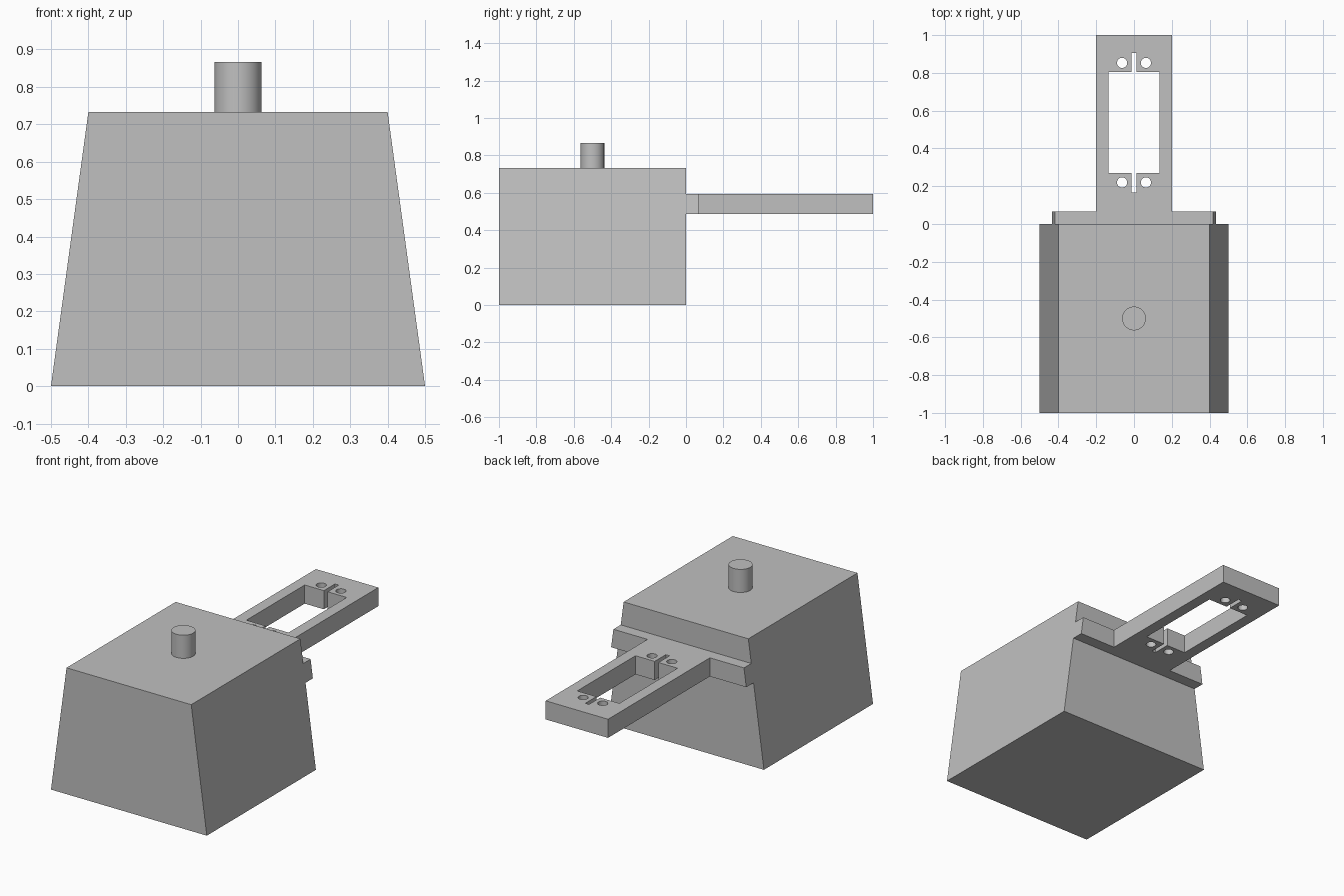
import bpy
import bmesh
from math import cos, sin, pi, radians

cube = bpy.data.objects.get("Cube")
if cube:
    bpy.data.objects.remove(cube, do_unlink=True)

BASE_HALF, TOP_HALF, BODY_H = 0.5, 0.4, 0.733
ARM_LOW, ARM_HIGH = 0.487, 0.595

grey = bpy.data.materials.new("plain grey")
grey.use_nodes = True
grey.diffuse_color = (0.53, 0.53, 0.53, 1)
grey.node_tree.nodes["Principled BSDF"].inputs["Base Color"].default_value = grey.diffuse_color


def half_width(z):
    """Half width of the tapered body at height z."""
    return BASE_HALF + (TOP_HALF - BASE_HALF) * z / BODY_H


def mirrored(right_side):
    """Close a half outline by mirroring it across x = 0."""
    return right_side + [(-x, y) for x, y in reversed(right_side)]


def circle(cx, cy, r, n=32):
    return [(cx + r * cos(2 * pi * i / n), cy + r * sin(2 * pi * i / n)) for i in range(n)]


def plate(name, outlines, low, high):
    """Extrude a flat outline with holes between two heights."""
    curve = bpy.data.curves.new(name, "CURVE")
    curve.dimensions = "2D"
    curve.fill_mode = "BOTH"
    curve.extrude = (high - low) / 2
    for points in outlines:
        spline = curve.splines.new("POLY")
        spline.points.add(len(points) - 1)
        for point, (x, y) in zip(spline.points, points):
            point.co = (x, y, 0, 1)
        spline.use_cyclic_u = True
    source = bpy.data.objects.new(name + " outline", curve)
    bpy.context.collection.objects.link(source)
    bpy.context.view_layer.update()
    depsgraph = bpy.context.evaluated_depsgraph_get()
    mesh = bpy.data.meshes.new_from_object(source.evaluated_get(depsgraph))
    bpy.data.objects.remove(source, do_unlink=True)
    bm = bmesh.new()
    bm.from_mesh(mesh)
    bmesh.ops.remove_doubles(bm, verts=bm.verts, dist=0.0001)
    bmesh.ops.translate(bm, verts=bm.verts, vec=(0, 0, (low + high) / 2))
    return finish(name, bm)


def finish(name, bm):
    bmesh.ops.recalc_face_normals(bm, faces=bm.faces)
    mesh = bpy.data.meshes.new(name)
    bm.to_mesh(mesh)
    bm.free()
    mesh.materials.append(grey)
    for poly in mesh.polygons:
        poly.use_smooth = False
        poly.material_index = 0
    obj = bpy.data.objects.new(name, mesh)
    bpy.context.collection.objects.link(obj)
    return obj


# Tapered body: a box narrowed in x toward the top
bm = bmesh.new()
bmesh.ops.create_cube(bm, size=1)
for v in bm.verts:
    z = (v.co.z + 0.5) * BODY_H
    v.co = (2 * v.co.x * half_width(z), v.co.y - 0.5, z)
finish("tapered_body", bm)

# Round peg on top
bm = bmesh.new()
bmesh.ops.create_cone(bm, cap_ends=True, segments=48, radius1=0.063, radius2=0.063, depth=0.134)
bmesh.ops.translate(bm, verts=bm.verts, vec=(0, -0.5, BODY_H + 0.067))
peg = finish("top_peg", bm)
bpy.ops.object.select_all(action="DESELECT")
peg.select_set(True)
bpy.context.view_layer.objects.active = peg
bpy.ops.object.shade_smooth_by_angle(angle=radians(30))

# T-shaped rear bracket with a slotted window and four screw holes
outer = mirrored([(BASE_HALF, 0), (BASE_HALF, 0.067), (0.2, 0.067), (0.2, 1)])
window = mirrored([(0.012, 0.168), (0.012, 0.27), (0.135, 0.27),
                   (0.135, 0.804), (0.012, 0.804), (0.012, 0.906)])
holes = [circle(x, y, 0.027) for x in (-0.063, 0.063) for y in (0.22, 0.853)]
bracket = plate("rear_bracket", [outer, window] + holes, ARM_LOW, ARM_HIGH)

# Crossbar ends follow the slope of the body
for v in bracket.data.vertices:
    if abs(v.co.x) > 0.3:
        v.co.x = half_width(v.co.z) * (1 if v.co.x > 0 else -1)
bracket.data.update()
